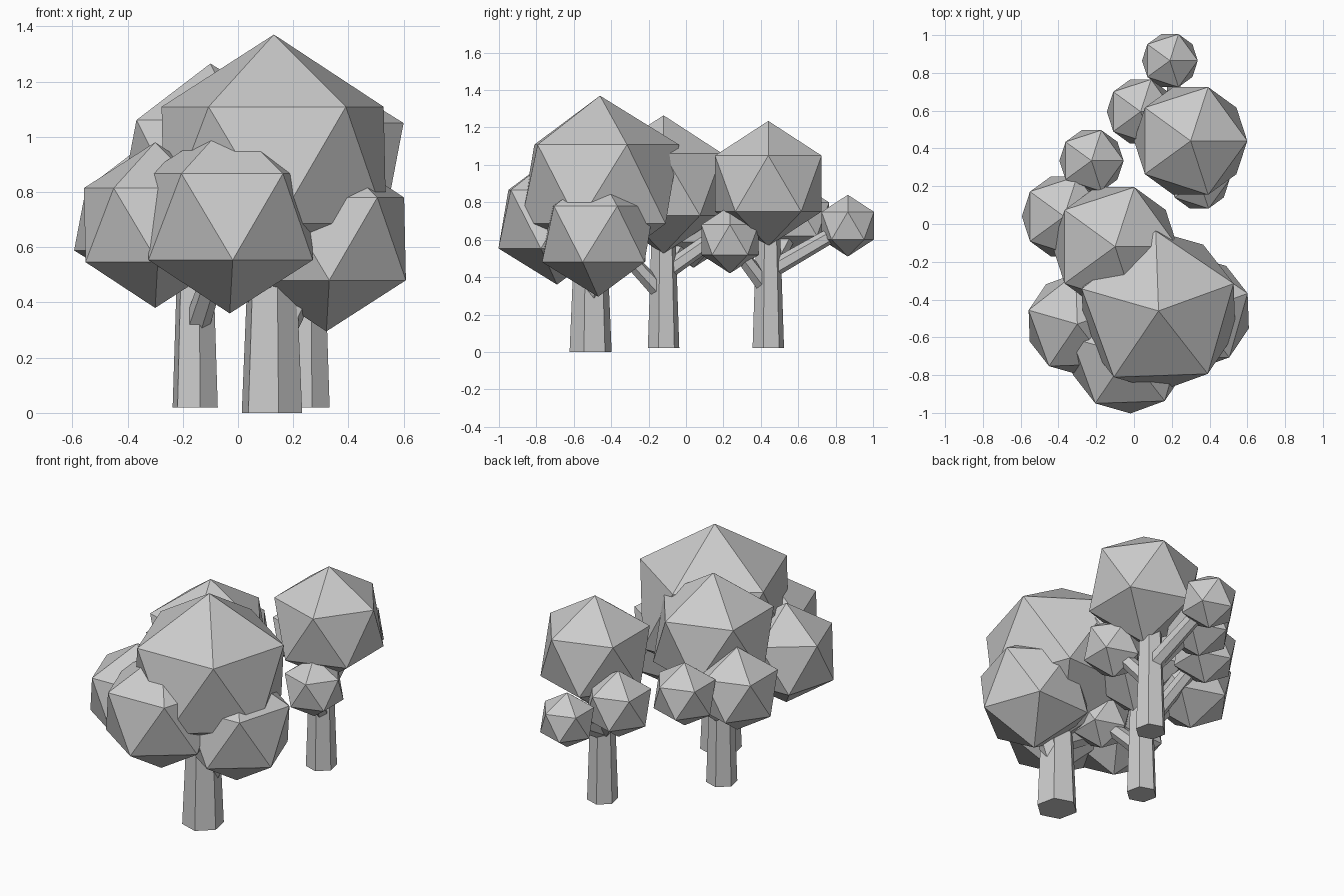
import bpy, math
from mathutils import Vector

if "Cube" in bpy.data.objects:
    bpy.data.objects.remove(bpy.data.objects["Cube"])


def foliage(name, centre, radius, turn):
    """Twenty-sided leaf clump."""
    bpy.ops.mesh.primitive_ico_sphere_add(
        subdivisions=1, radius=radius, location=centre,
        rotation=(0, 0, math.radians(turn)))
    bpy.context.object.name = name


def limb(name, start, end, r1, r2, turn=0):
    """Tapered six-sided trunk or branch between two points."""
    start, end = Vector(start), Vector(end)
    axis = end - start
    bpy.ops.mesh.primitive_cone_add(
        vertices=6, radius1=r1, radius2=r2, depth=axis.length)
    ob = bpy.context.object
    ob.name = name
    ob.rotation_mode = 'QUATERNION'
    ob.rotation_quaternion = axis.to_track_quat('Z', 'Y')
    ob.location = (start + end) / 2
    if turn:
        ob.rotation_mode = 'XYZ'
        ob.rotation_euler.z += math.radians(turn)


# Each tree: trunk (x, y, base z, radius), crown (centre, radius),
# turn of the foliage, and side clumps (centre, radius, branch start height)
trees = {
    "front_tree": (
        (0.123, -0.51, 0.0, 0.115), ((0.13, -0.46, 0.897), 0.473), 20,
        [((-0.03, -0.69, 0.71), 0.35, 0.42),
         ((0.32, -0.47, 0.63), 0.335, 0.25),
         ((-0.30, -0.53, 0.68), 0.30, 0.42)]),
    "middle_tree": (
        (-0.155, -0.12, 0.02, 0.086), ((-0.10, -0.12, 0.895), 0.37), 0,
        [((-0.37, 0.04, 0.70), 0.25, 0.42),
         ((-0.225, 0.335, 0.74), 0.19, 0.42),
         ((-0.07, -0.36, 0.56), 0.17, 0.30)]),
    "back_tree": (
        (0.25, 0.44, 0.02, 0.086), ((0.30, 0.44, 0.90), 0.335), 0,
        [((0.345, 0.235, 0.60), 0.18, 0.33),
         ((0.035, 0.595, 0.71), 0.20, 0.42),
         ((0.19, 0.865, 0.675), 0.165, 0.43)]),
}

for name, (trunk, crown, turn, clumps) in trees.items():
    x, y, z, r = trunk
    # trunk and main crown
    limb(name + "_trunk", (x, y, z), (x, y, 0.66), r, r * 0.75, 12)
    foliage(name + "_crown", crown[0], crown[1], turn)
    # side branches with their leaf clumps
    for i, (centre, radius, height) in enumerate(clumps, 1):
        limb(f"{name}_branch_{i}", (x, y, height), centre, r * 0.55, r * 0.45)
        foliage(f"{name}_clump_{i}", centre, radius, turn)
